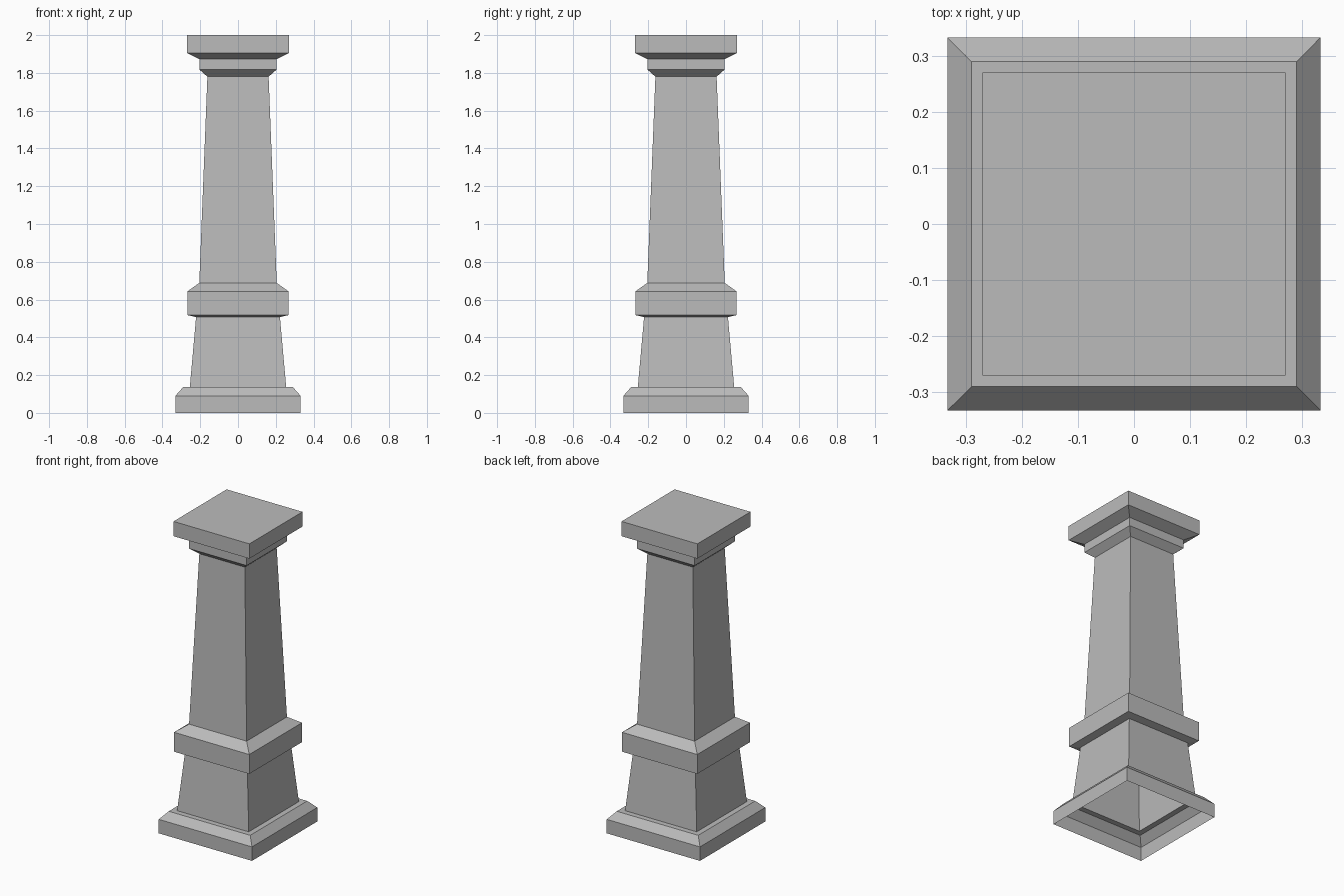
import bpy
import bmesh

# Remove the default object
cube = bpy.data.objects.get("Cube")
if cube:
    bpy.data.objects.remove(cube, do_unlink=True)

# Single stone colour
STONE = (0.5, 0.5, 0.5, 1.0)
stone = bpy.data.materials.new("grey stone")
stone.use_nodes = True
stone.diffuse_color = STONE
stone.node_tree.nodes["Principled BSDF"].inputs["Base Color"].default_value = STONE

# Profile as (half width, height), from the open underside to the cap
PROFILE = [
    (0.332, 0.0), (0.332, 0.09), (0.29, 0.137),      # plinth with chamfer
    (0.255, 0.137), (0.222, 0.507),                  # tapered pedestal
    (0.268, 0.518), (0.268, 0.643), (0.205, 0.688),  # middle band
    (0.162, 1.78),                                   # tapered shaft
    (0.205, 1.818), (0.205, 1.873),                  # necking
    (0.27, 1.905), (0.27, 2.0),                      # cap slab
]
CORNERS = [(-1, -1), (1, -1), (1, 1), (-1, 1)]


def square_loft(name, profile, material):
    """Skin stacked square rings; close the top, leave the bottom open."""
    bm = bmesh.new()
    rings = [[bm.verts.new((sx * r, sy * r, z)) for sx, sy in CORNERS]
             for r, z in profile]
    for low, high in zip(rings, rings[1:]):
        for i in range(4):
            j = (i + 1) % 4
            bm.faces.new((low[i], low[j], high[j], high[i]))
    bm.faces.new(rings[-1])
    mesh = bpy.data.meshes.new(name)
    bm.to_mesh(mesh)
    bm.free()
    mesh.materials.append(material)
    obj = bpy.data.objects.new(name, mesh)
    bpy.context.collection.objects.link(obj)
    return obj


square_loft("square_pillar", PROFILE, stone)
